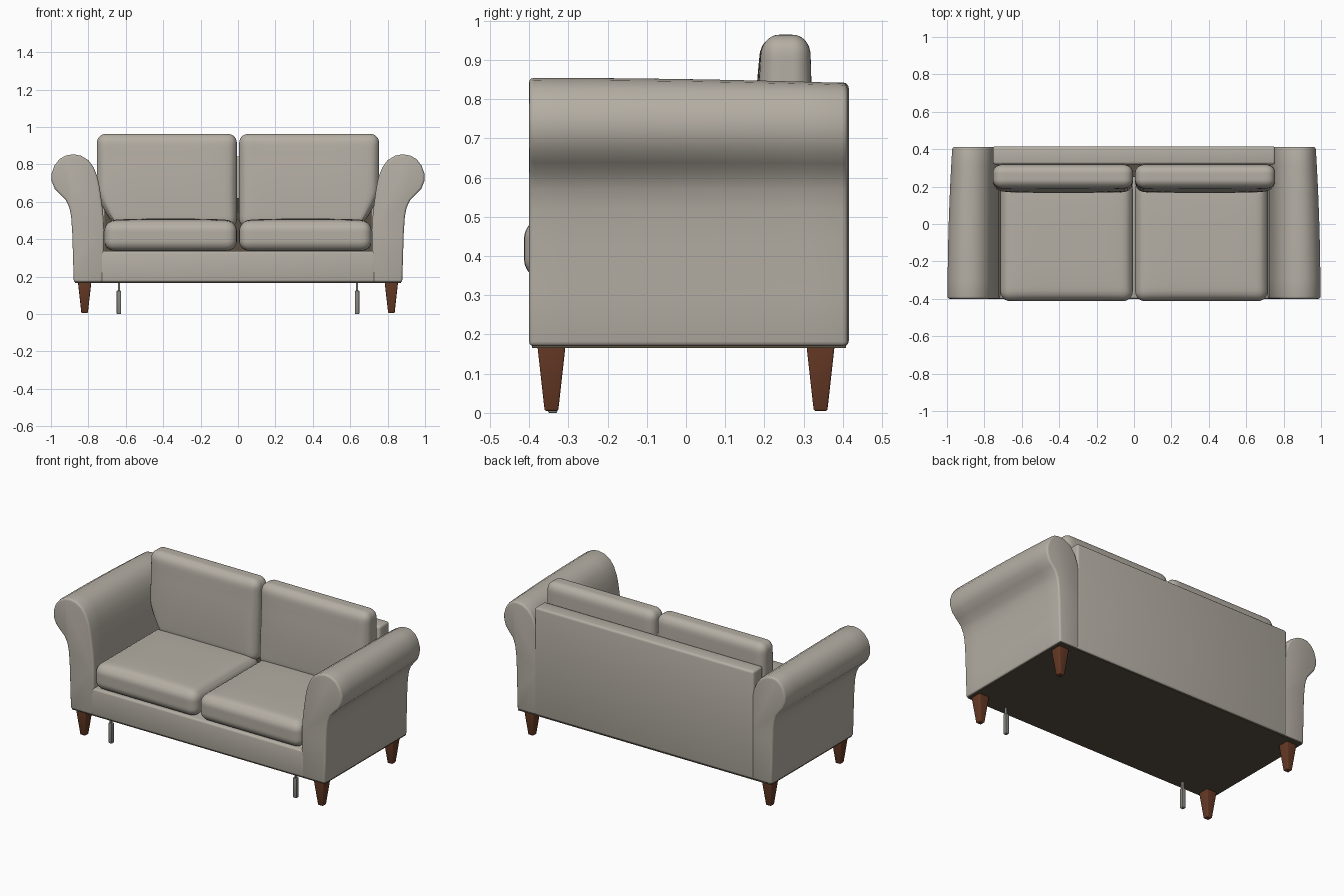
import bpy, bmesh, math
from mathutils import Vector

if "Cube" in bpy.data.objects:
    bpy.data.objects.remove(bpy.data.objects["Cube"])


def material(name, rgb):
    m = bpy.data.materials.new(name)
    m.diffuse_color = (*rgb, 1)
    m.use_nodes = True
    m.node_tree.nodes["Principled BSDF"].inputs["Base Color"].default_value = m.diffuse_color
    return m


FABRIC = material("warm grey fabric", (0.46, 0.425, 0.37))
LINING = material("dark taupe lining", (0.10, 0.08, 0.055))
WOOD = material("brown wood", (0.13, 0.04, 0.018))
METAL = material("grey metal", (0.25, 0.24, 0.22))


def finish(bm, name, mat, bevel=0.0, segments=3):
    bmesh.ops.recalc_face_normals(bm, faces=bm.faces)
    if bevel:
        edges = [e for e in bm.edges if e.calc_face_angle(0) > math.radians(45)]
        bmesh.ops.bevel(bm, geom=edges, offset=bevel, segments=segments,
                        profile=0.5, affect='EDGES', clamp_overlap=True)
    me = bpy.data.meshes.new(name)
    bm.to_mesh(me)
    bm.free()
    me.materials.append(mat)
    ob = bpy.data.objects.new(name, me)
    bpy.context.collection.objects.link(ob)
    bpy.ops.object.select_all(action='DESELECT')
    ob.select_set(True)
    bpy.context.view_layer.objects.active = ob
    bpy.ops.object.shade_smooth_by_angle(angle=math.radians(40))
    return ob


def box(name, lo, hi, mat, bevel=0.0, bottom_scale=1.0):
    bm = bmesh.new()
    bmesh.ops.create_cube(bm, size=1)
    for v in bm.verts:
        k = bottom_scale if v.co.z < 0 else 1
        v.co = Vector([(a + b) / 2 + c * (b - a) * (k if i < 2 else 1)
                       for i, (a, b, c) in enumerate(zip(lo, hi, v.co))])
    return finish(bm, name, mat, bevel)


def cushion(name, lo, hi, r, shape):
    """Rounded box with a dense grid near its edges; shape(co, unit) bends it."""
    bm = bmesh.new()
    bmesh.ops.create_cube(bm, size=2)
    bmesh.ops.subdivide_edges(bm, edges=bm.edges[:], cuts=25, use_grid_fill=True)
    lo, hi = Vector(lo), Vector(hi)
    mid, half = (lo + hi) / 2, (hi - lo) / 2
    for v in bm.verts:
        u = Vector([math.sin(c * math.pi / 2) for c in v.co])
        p = Vector([a * b for a, b in zip(u, half)])
        q = Vector([max(-(h - r), min(h - r, c)) for c, h in zip(p, half)])
        v.co = shape(mid + q + (p - q).normalized() * r, u)
    return finish(bm, name, FABRIC)


# Rolled arm cross-section (x, z), swept from front to back
ARM = [(.72, .17), (.715, .45), (.722, .55), (.74, .68), (.752, .735), (.772, .785),
       (.80, .823), (.84, .847), (.88, .854), (.92, .848), (.955, .828), (.982, .793),
       (.997, .75), (.996, .71), (.98, .67), (.95, .638), (.92, .608), (.902, .57),
       (.892, .52), (.886, .43), (.882, .3), (.878, .17)]


def arm(name, s):
    bm = bmesh.new()
    rings = []
    for i in range(9):
        t = i / 8
        ring = []
        for x, z in ARM:
            x -= .026 * t * t * max(0, (x - .88) / .12)
            z -= .013 * t * t * max(0, (z - .6) / .25)
            ring.append(bm.verts.new((s * x, -.40 + .812 * t, z)))
        rings.append(ring)
    n = len(ARM)
    for a, b in zip(rings, rings[1:]):
        for j in range(n):
            k = (j + 1) % n
            bm.faces.new((a[j], a[k], b[k], b[j]))
    bm.faces.new(rings[0])
    bm.faces.new(rings[-1])
    finish(bm, name, FABRIC, .012)


def seat_shape(co, u):
    # gentle crown on top
    if u.z > 0:
        co.z += .012 * (1 - u.x ** 4) * (1 - u.y ** 4) * u.z
    return co


def back_shape(s):
    def shape(co, u):
        # thinner at the top, drawn in at the lower outer corner
        h = (co.z - .46) / .5
        co.y = .32 + (co.y - .32) * (1.08 - .2 * h) - .015 * max(0, h - .75)
        co.y -= .012 * (1 - u.x ** 4) * (1 - u.z ** 2) * max(0, -u.y)
        drop = max(0, min(1, (.66 - co.z) / .17))
        co.x -= s * .085 * drop ** 1.5 * max(0, s * u.x) ** 3
        return co
    return shape


# Frame
box("base_rail", (-.735, -.40, .17), (.735, .35, .338), FABRIC, .012)
box("back_panel", (-.755, .318, .17), (.755, .415, .842), FABRIC, .014)
box("underside_lining", (-.872, -.392, .165), (.872, .408, .173), LINING)
box("inner_back_lining", (-.715, .25, .33), (.715, .33, .62), LINING)

for s, side in ((-1, "left"), (1, "right")):
    arm(side + "_arm", s)

    # Cushions
    xs = sorted((s * .006, s * .715))
    cushion(side + "_seat_cushion", (xs[0], -.413, .338), (xs[1], .24, .498), .055, seat_shape)
    xs = sorted((s * .006, s * .755))
    cushion(side + "_back_cushion", (xs[0], .18, .46), (xs[1], .32, .964), .05, back_shape(s))

    # Tapered legs
    for y, end in ((-.343, "front"), (.343, "back")):
        box(f"{end}_{side}_leg", (s * .82 - .036, y - .036, .005),
            (s * .82 + .036, y + .036, .172), WOOD, .005, .48)

    # Folding metal supports under the front rail
    x, y = s * .637, -.34
    box(side + "_support_stem", (x - .005, y - .008, .10), (x + .005, y + .008, .17), METAL)
    box(side + "_support_foot", (x - .012, y - .012, 0), (x + .012, y + .012, .125), METAL, .004)
